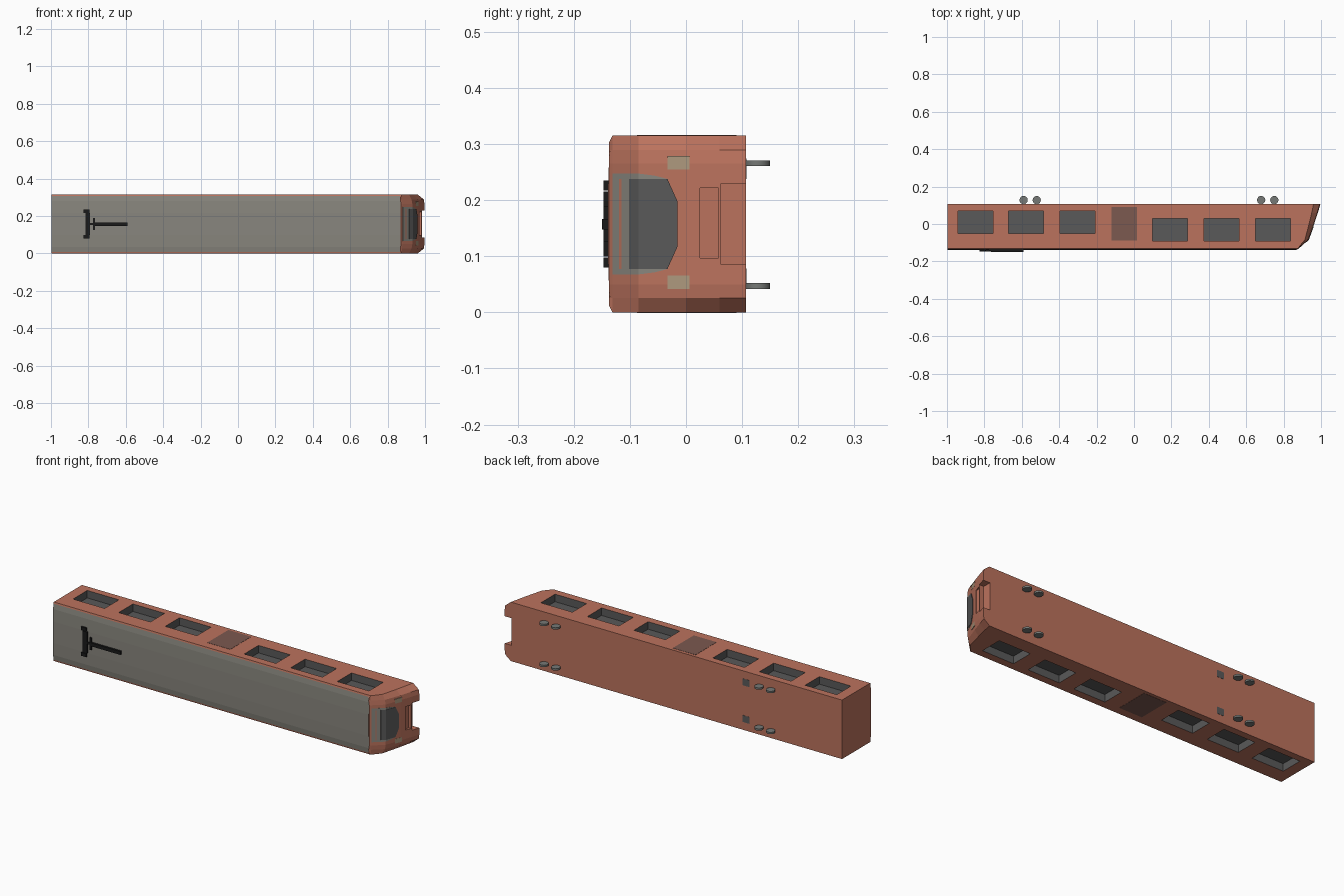
import bpy, bmesh, math

if "Cube" in bpy.data.objects:
    bpy.data.objects.remove(bpy.data.objects["Cube"])

CZ = 0.1575          # mid height, used for mirroring
H = 0.315


def material(name, rgb):
    m = bpy.data.materials.new(name)
    m.diffuse_color = (*rgb, 1)
    m.use_nodes = True
    m.node_tree.nodes["Principled BSDF"].inputs["Base Color"].default_value = m.diffuse_color
    return m


RED = material("red_paint", (0.50, 0.17, 0.11))
GREY = material("roof_grey", (0.25, 0.24, 0.21))
DARK = material("dark_glass", (0.10, 0.10, 0.10))
BLACK = material("black_metal", (0.01, 0.01, 0.01))
BEIGE = material("lamp_beige", (0.42, 0.32, 0.21))
DOOR = material("door_brown", (0.20, 0.10, 0.08))
STEEL = material("wheel_steel", (0.18, 0.19, 0.18))


def add_mesh(name, verts, faces, mats, smooth=None):
    me = bpy.data.meshes.new(name)
    me.from_pydata(verts, [], faces)
    for m in mats:
        me.materials.append(m)
    bm = bmesh.new()
    bm.from_mesh(me)
    bmesh.ops.recalc_face_normals(bm, faces=bm.faces)
    bm.to_mesh(me)
    bm.free()
    ob = bpy.data.objects.new(name, me)
    bpy.context.collection.objects.link(ob)
    return ob


def boxes(name, extents, mats, index=0):
    """Several boxes in one mesh, each (x0, x1, y0, y1, z0, z1)."""
    verts, faces = [], []
    for x0, x1, y0, y1, z0, z1 in extents:
        b = len(verts)
        verts += [(x, y, z) for x in (x0, x1) for y in (y0, y1) for z in (z0, z1)]
        for f in ((0, 1, 3, 2), (4, 6, 7, 5), (0, 4, 5, 1),
                  (2, 3, 7, 6), (0, 2, 6, 4), (1, 5, 7, 3)):
            faces.append([b + i for i in f])
    ob = add_mesh(name, verts, faces, mats)
    for p in ob.data.polygons:
        p.material_index = index
    return ob


def loft(name, rings, mats):
    n = len(rings[0])
    verts = [v for r in rings for v in r]
    faces = [(i * n + j, i * n + (j + 1) % n, (i + 1) * n + (j + 1) % n, (i + 1) * n + j)
             for i in range(len(rings) - 1) for j in range(n)]
    faces += [list(range(n)), list(range(len(verts) - n, len(verts)))]
    return add_mesh(name, verts, faces, mats)


def cut(ob, cutter):
    mod = ob.modifiers.new("cut", 'BOOLEAN')
    mod.operation = 'DIFFERENCE'
    mod.solver = 'EXACT'
    mod.object = cutter
    cutter.hide_render = True
    cutter.hide_viewport = True


# car body: roof side faces -y
half = [(0.107, 0.0), (-0.131, 0.0), (-0.133, 0.008), (-0.137, 0.035), (-0.139, 0.10)]
profile = half + [(y, H - z) for y, z in reversed(half)]
body = loft("car_body", [[(x, y, z) for y, z in profile] for x in (-0.997, 0.87)],
            [RED, GREY, DARK])
for p in body.data.polygons:
    if p.center.y < -0.1325:
        p.material_index = 1

# side windows, recessed on both sides
window_spots = [(-0.94, -0.05, 0.07), (-0.67, -0.05, 0.07), (-0.395, -0.05, 0.07),
                (0.10, -0.09, 0.03), (0.375, -0.09, 0.03), (0.65, -0.09, 0.03)]
holes = []
for x, y0, y1 in window_spots:
    for z0, z1 in ((-0.03, 0.04), (H - 0.04, H + 0.03)):
        holes.append((x, x + 0.187, y0, y1, z0, z1))
cut(body, boxes("window_cutter", holes, [RED, GREY, DARK], 2))

# side doors
boxes("side_doors", [(-0.12, 0.015, -0.087, 0.09, z, z + 0.002) for z in (-0.001, H - 0.001)],
      [DOOR])

# sloped nose, lofted along y
slope = [(-0.137, 0.872), (-0.131, 0.88), (-0.085, 0.932), (0.0, 0.963), (0.06, 0.983), (0.107, 0.997)]


def nose_x(y):
    for (ya, xa), (yb, xb) in zip(slope, slope[1:]):
        if y <= yb:
            return xa + (xb - xa) * (y - ya) / (yb - ya)
    return slope[-1][1]


rings = []
for y, x in slope:
    side = 0.866 + 0.72 * (x - 0.866)
    lift = 0.012 if y < -0.135 else 0.0
    h = [(0.866, lift), (side, lift), (x - 0.004, 0.026), (x, 0.05)]
    rings.append([(px, y, pz) for px, pz in h] + [(px, y, H - pz) for px, pz in reversed(h)])
nose = loft("nose", rings, [RED])

# coupler recess in the nose
cut(nose, boxes("coupler_cutter", [(0.957, 1.1, 0.062, 0.15, 0.085, 0.23)], [RED]))
cut(nose, boxes("panel_cutter", [(0.968, 1.1, 0.025, 0.058, 0.097, 0.222)], [RED]))


def patch(name, rows, mat, off):
    """Panel following the nose slope; rows are (y, half width), mirrored about mid height."""
    verts = []
    for y, w in rows:
        x = nose_x(y) + off
        verts += [(x, y, CZ - w), (x, y, CZ + w), (x - 0.006, y, CZ + w), (x - 0.006, y, CZ - w)]
    return loft(name, [verts[i:i + 4] for i in range(0, len(verts), 4)], [mat])


# windscreen, its grey surround and the strip above it
patch("windscreen_surround", [(-0.131, 0.09), (-0.085, 0.09), (-0.055, 0.086), (-0.032, 0.08)],
      GREY, 0.001)
patch("windscreen", [(-0.102, 0.08), (-0.085, 0.08), (-0.033, 0.08), (-0.015, 0.04)], DARK, 0.003)
patch("brow_strip", [(-0.119, 0.08), (-0.115, 0.08)], RED, 0.002)

# headlights
for i, z in enumerate((0.054, H - 0.048)):
    lamp = patch("headlight_%d" % i, [(-0.033, 0.012), (0.0, 0.012), (0.006, 0.012)], BEIGE, 0.001)
    lamp.location.z = z - CZ

# wheels
for x in (-0.59, -0.52, 0.68, 0.75):
    for z in (0.047, 0.266):
        bpy.ops.mesh.primitive_cylinder_add(vertices=20, radius=0.022, depth=0.01,
                                            location=(x, 0.128, z))
        w = bpy.context.object
        w.name = "wheel"
        w.data.materials.append(STEEL)
        bpy.ops.object.shade_smooth_by_angle(angle=math.radians(35))

# underside hatches
boxes("underside_hatches", [(-0.45, -0.41, 0.106, 0.108, z - 0.018, z + 0.018)
                            for z in (0.06, 0.256)], [DARK])

# current collector on the roof
parts = [(-0.765, -0.59, -0.15, -0.138, 0.148, 0.166),
         (-0.79, -0.765, -0.147, -0.138, 0.152, 0.162),
         (-0.775, -0.765, -0.147, -0.138, 0.125, 0.19),
         (-0.815, -0.79, -0.147, -0.136, 0.10, 0.215)]
parts += [(-0.825, -0.795, -0.147, -0.135, z, z + 0.018) for z in (0.08, 0.217)]
boxes("current_collector", parts, [BLACK])
